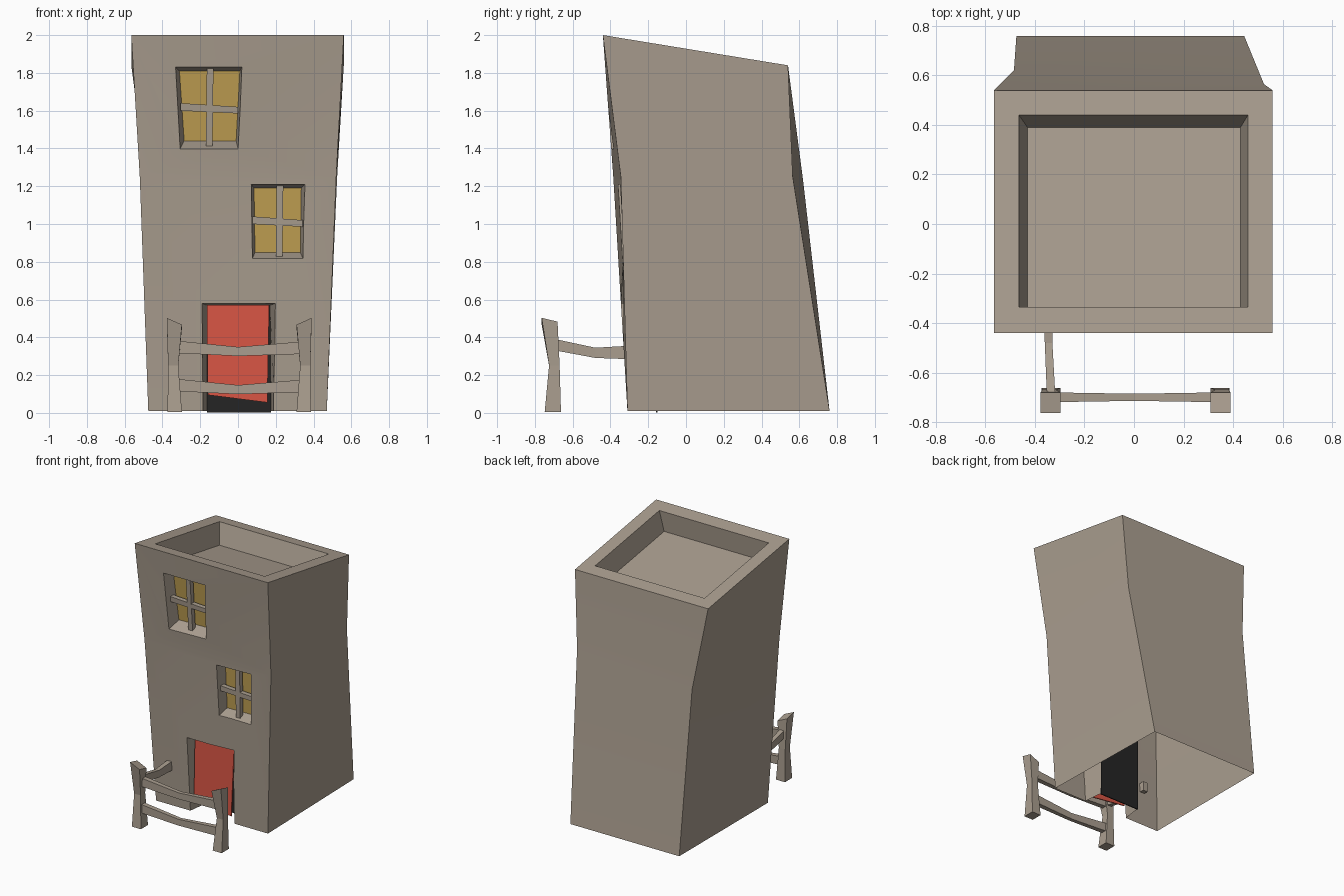
import bpy, bmesh
from mathutils import Vector

if "Cube" in bpy.data.objects:
    bpy.data.objects.remove(bpy.data.objects["Cube"])


def material(name, rgb):
    m = bpy.data.materials.new(name)
    m.diffuse_color = (*rgb, 1)
    m.use_nodes = True
    m.node_tree.nodes["Principled BSDF"].inputs["Base Color"].default_value = m.diffuse_color
    return m


STONE = material("taupe plaster", (0.40, 0.34, 0.275))
GLASS = material("amber glass", (0.53, 0.35, 0.084))
RED = material("red door", (0.68, 0.091, 0.058))
BLACK = material("black shadow", (0.018, 0.018, 0.018))


def loft(name, rings, mat=STONE):
    """Closed solid through a list of four-point rings."""
    bm = bmesh.new()
    rows = [[bm.verts.new(p) for p in r] for r in rings]
    for a, b in zip(rows, rows[1:]):
        for i in range(4):
            j = (i + 1) % 4
            bm.faces.new((a[i], a[j], b[j], b[i]))
    bm.faces.new(rows[0][::-1])
    bm.faces.new(rows[-1])
    bmesh.ops.recalc_face_normals(bm, faces=bm.faces)
    me = bpy.data.meshes.new(name)
    bm.to_mesh(me)
    bm.free()
    me.materials.append(mat)
    ob = bpy.data.objects.new(name, me)
    bpy.context.collection.objects.link(ob)
    return ob


def cut(target, cutter):
    bpy.context.view_layer.objects.active = target
    mod = target.modifiers.new("cut", 'BOOLEAN')
    mod.object, mod.operation, mod.solver = cutter, 'DIFFERENCE', 'EXACT'
    bpy.ops.object.modifier_apply(modifier=mod.name)
    bpy.data.objects.remove(cutter)


def front_y(x, z):
    """Depth of the bent front wall."""
    t = min(max((x + 0.5) / 1.0, 0), 1)
    mid = -0.385 + 0.04 * t
    if z < 1.25:
        return -0.31 + (mid + 0.31) * max(z, 0) / 1.25
    return mid + (-0.44 - mid) * (z - 1.25) / 0.75


def on_wall(pts, depth):
    return [Vector((x, front_y(x, z) + depth, z)) for x, z in pts]


def shift(ring, y):
    return [p + Vector((0, y, 0)) for p in ring]


def recess(outer, inner):
    """Tapered cutter, pushed out in front of the wall."""
    out = [o + (o - i) * 0.6 for o, i in zip(outer, inner)]
    return loft("cutter", [out, inner])


# Leaning, kinked tower
body = loft("house_body", [
    [(-.475, -.31, .01), (.47, -.31, .01), (.445, .76, .01), (-.475, .76, .01)],
    [(-.52, -.385, 1.25), (.52, -.345, 1.25), (.525, .565, 1.25), (-.485, .62, 1.23)],
    [(-.565, -.44, 2), (.56, -.44, 2), (.56, .54, 1.84), (-.565, .54, 1.84)]])

# Sunken roof behind a parapet
def roof_z(y, drop):
    return 2 - 0.163 * (y + 0.44) - drop

rim = [Vector((x, y, roof_z(y, 0))) for x, y in
       ((-.465, -.335), (.46, -.335), (.46, .44), (-.465, .44))]
floor = [Vector((x, y, roof_z(y, .16))) for x, y in
         ((-.43, -.35), (.43, -.35), (.43, .39), (-.43, .39))]
cut(body, recess(rim, floor))


# Windows: tapered recess, amber pane and a wonky cross of bars
def window(label, outer, inner, cx, cz):
    back = on_wall(inner, 0.09)
    cut(body, recess(on_wall(outer, 0), back))
    loft(label + "_pane", [shift(back, -.004), shift(back, .004)], GLASS)
    (x0, z0), (x1, _), _, (_, z1) = outer
    w = 0.018
    bars = {
        "upright": [(cx - .015, z0), (cx + .02, z0), (cx + .025, z1), (cx - .01, z1)],
        "crossbar": [(x0, cz), (x1, cz - .015), (x1, cz + .02), (x0, cz + .04)]}
    for part, pts in bars.items():
        loft(f"{label}_{part}", [on_wall(pts, .03), on_wall(pts, .03 + 2 * w)])


window("upper_window", [(-.305, 1.40), (.0, 1.40), (.02, 1.83), (-.33, 1.83)],
       [(-.285, 1.44), (-.01, 1.44), (.01, 1.81), (-.31, 1.81)], -.155, 1.60)
window("lower_window", [(.075, .815), (.345, .815), (.355, 1.21), (.07, 1.21)],
       [(.09, .85), (.33, .85), (.335, 1.19), (.085, 1.19)], .215, 1.0)

# Doorway with black back and tilted red door
door_out = [Vector(p) for p in ((-.165, -.31, -.1), (.175, -.31, -.1), (.2, -.343, .58), (-.19, -.343, .58))]
door_out[0].x, door_out[1].x = -.185, .19
door_in = [Vector(p) for p in ((-.165, -.155, -.1), (.175, -.155, -.1), (.17, -.155, .57), (-.165, -.155, .57))]
cut(body, recess(door_out, door_in))
back = [Vector((p.x, p.y, max(p.z, .003))) for p in door_in]
loft("doorway_back", [shift(back, -.004), shift(back, .004)], BLACK)
door = [Vector(p) for p in ((-.16, -.30, .095), (.155, -.30, .055), (.165, -.28, .57), (-.165, -.28, .57))]
loft("red_door", [shift(door, -.004), shift(door, .004)], RED)

# Open underside, smooth bent walls
bm = bmesh.new()
bm.from_mesh(body.data)
under = [f for f in bm.faces if f.normal.z < -.9 and f.calc_center_median().z < .02]
bmesh.ops.delete(bm, geom=under, context='FACES')
bm.to_mesh(body.data)
bm.free()
bpy.ops.object.select_all(action='DESELECT')
body.select_set(True)
bpy.context.view_layer.objects.active = body
bpy.ops.object.shade_smooth_by_angle()


# Fence posts: pinched at the waist, flared and slanted at the top
def post(name, x, s):
    def ring(cx, cy, rx, ry, z, tilt=0):
        return [(cx + i * rx, cy + j * ry, z + i * s * tilt - j * .01 * (tilt != 0))
                for i, j in ((-1, -1), (1, -1), (1, 1), (-1, 1))]
    loft(name, [ring(x, -.705, .038, .043, .005),
                ring(x + s * -.008, -.697, .027, .028, .25),
                ring(x + s * -.002, -.722, .04, .042, .475, -.018)])


post("left_post", -.335, 1)
post("right_post", .348, -1)


# Sagging rails
def rail(name, pts, side, h):
    side = Vector(side)
    rings = []
    for p, k in pts:
        p, up = Vector(p), Vector((0, 0, h / 2 * k))
        rings.append([p - side * k - up, p + side * k - up, p + side * k + up, p - side * k + up])
    loft(name, rings)


for label, z in (("upper", .35), ("lower", .148)):
    rail(f"{label}_front_rail",
         [((-.335, -.70, z), 1.1), ((0, -.70, z - .025), .8), ((.345, -.70, z - .005), 1.1)],
         (0, .018, 0), .06)
rail("side_rail", [((-.335, -.69, .36), 1), ((-.345, -.48, .318), .9), ((-.35, -.29, .32), 1.2)],
     (.017, 0, 0), .06)
